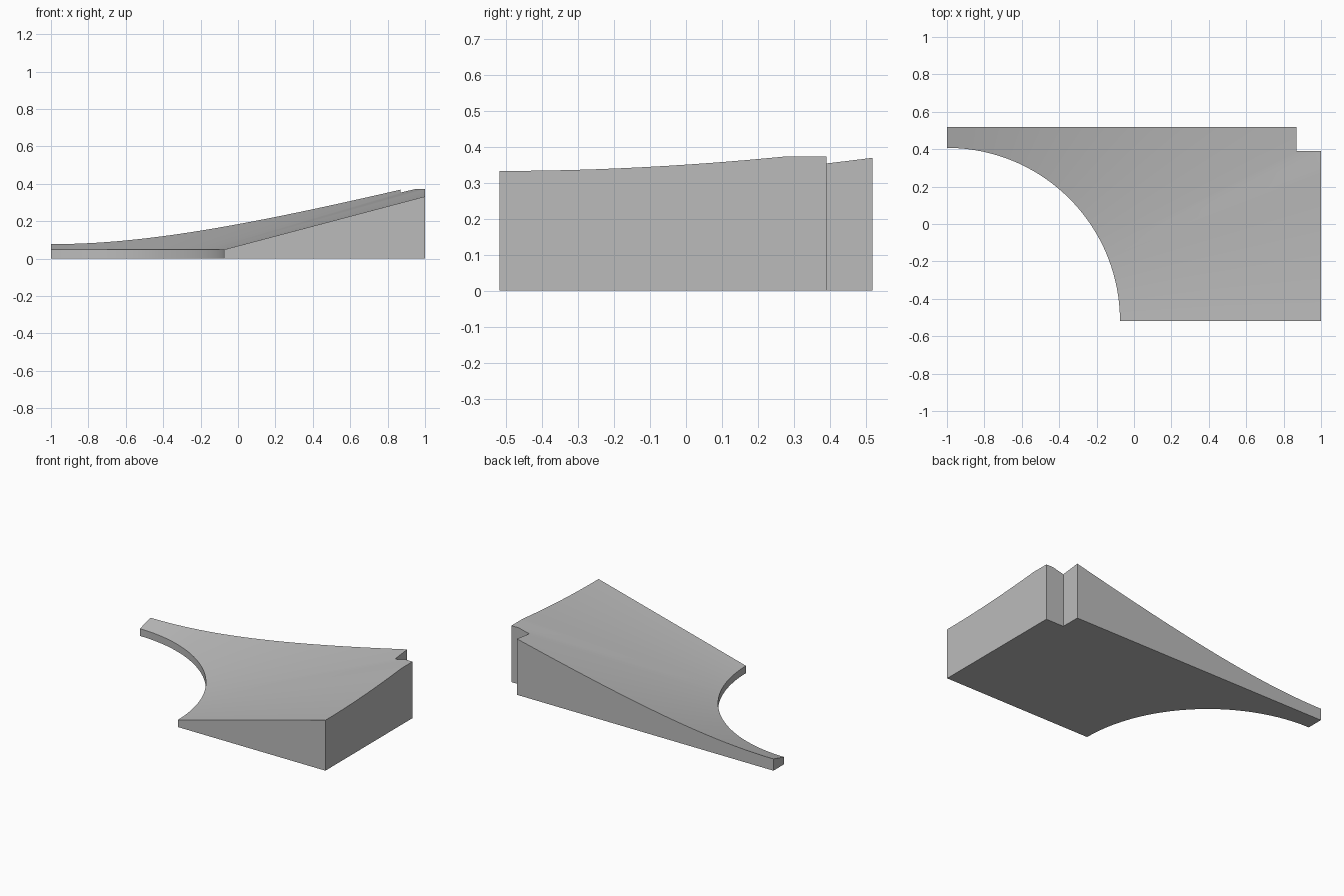
import bpy
import bmesh
from math import atan2, cos, sin, pi

if "Cube" in bpy.data.objects:
    bpy.data.objects.remove(bpy.data.objects["Cube"], do_unlink=True)

# Overall block, corner notch and the cone-shaped upper surface
HALF_X, HALF_Y = 1.0, 0.518
NOTCH_X, NOTCH_Y = 0.87, 0.39
CX, CY = -HALF_X, -HALF_Y          # axis of the round cutout
INNER_R, FLAT_R = 0.925, 2.15      # cutout radius, radius where the top levels off
LIP, SLOPE = 0.048, 0.2645


def angle_to(x, y):
    return atan2(y - CY, x - CX)


def height(r):
    return LIP + SLOPE * (min(r, FLAT_R) - INNER_R)


A_CORNER = angle_to(HALF_X, NOTCH_Y)
A_INNER = angle_to(NOTCH_X, NOTCH_Y)
A_BACK = angle_to(NOTCH_X, HALF_Y)


def outer_radius(a):
    """Distance from the cutout axis to the block outline."""
    if a <= A_CORNER:
        return (HALF_X - CX) / cos(a)
    if a <= A_INNER:
        return (NOTCH_Y - CY) / sin(a)
    if a <= A_BACK:
        return (NOTCH_X - CX) / cos(a)
    return (HALF_Y - CY) / sin(a)


# Rays fan out from the axis, with extra ones at every outline corner
STEPS = 48
angles = [i * pi / 2 / STEPS for i in range(STEPS + 1)]
angles += [A_CORNER, A_INNER, A_BACK]
flat_start = math_flat = atan2((FLAT_R ** 2 - 4) ** 0.5, 2)
flat_end = atan2(NOTCH_Y - CY, (FLAT_R ** 2 - (NOTCH_Y - CY) ** 2) ** 0.5)
angles = sorted(angles + [flat_start, flat_end])

bm = bmesh.new()


def point(a, r, z):
    return bm.verts.new((CX + r * cos(a), CY + r * sin(a), z))


# Each section runs: inner foot, inner lip, level-off point, outer rim, outer foot
sections = []
for a in angles:
    r = outer_radius(a)
    sections.append([point(a, INNER_R, 0), point(a, INNER_R, LIP),
                     point(a, min(r, FLAT_R), height(r)),
                     point(a, r, height(r)), point(a, r, 0)])

for s, t in zip(sections, sections[1:]):
    for k in range(5):
        n = (k + 1) % 5
        bm.faces.new((s[k], s[n], t[n], t[k]))
bm.faces.new(sections[0])
bm.faces.new(sections[-1])

# Merge doubled points, then join the coplanar wall and base faces
bmesh.ops.remove_doubles(bm, verts=bm.verts[:], dist=0.0002)
bmesh.ops.dissolve_degenerate(bm, dist=0.0001, edges=bm.edges[:])
bmesh.ops.recalc_face_normals(bm, faces=bm.faces[:])
bmesh.ops.dissolve_limit(bm, angle_limit=0.002, verts=bm.verts[:], edges=bm.edges[:])

mesh = bpy.data.meshes.new("corner_ramp")
bm.to_mesh(mesh)
bm.free()
ramp = bpy.data.objects.new("corner_ramp", mesh)
bpy.context.collection.objects.link(ramp)

# Plain grey finish
grey = bpy.data.materials.new("plain_grey")
grey.use_nodes = True
colour = (0.5, 0.5, 0.5, 1)
grey.diffuse_color = colour
grey.node_tree.nodes["Principled BSDF"].inputs["Base Color"].default_value = colour
mesh.materials.append(grey)

# Smooth the curved surfaces, keep the corners crisp
bpy.context.view_layer.objects.active = ramp
ramp.select_set(True)
bpy.ops.object.shade_smooth_by_angle(angle=0.35)
